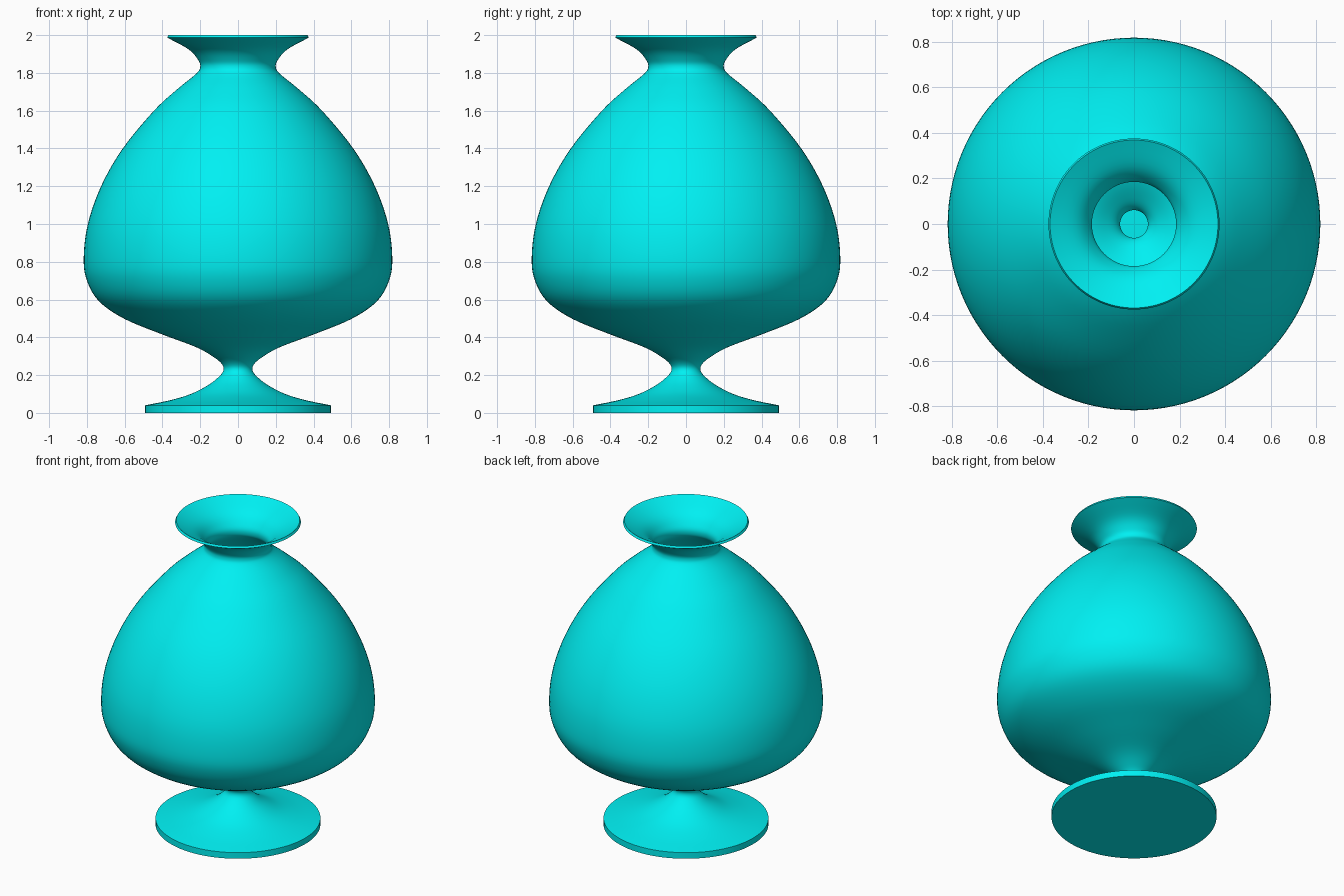
import bpy
import math
from mathutils import Vector

if "Cube" in bpy.data.objects:
    bpy.data.objects.remove(bpy.data.objects["Cube"])

SEGMENTS = 112


def smooth_curve(points, steps=5):
    """Catmull-Rom curve through 2D (radius, height) points."""
    p = [Vector(q) for q in points]
    p = [2 * p[0] - p[1]] + p + [2 * p[-1] - p[-2]]
    out = []
    for a, b, c, d in zip(p, p[1:], p[2:], p[3:]):
        for k in range(steps):
            t = k / steps
            out.append(0.5 * (2 * b + (c - a) * t + (2 * a - 5 * b + 4 * c - d) * t ** 2
                              + (3 * b - a - 3 * c + d) * t ** 3))
    return out + [p[-2]]


def lathe(name, profile):
    """Revolve a profile around z, closed at the bottom and open at the top."""
    n = SEGMENTS
    verts = [(r * math.cos(2 * math.pi * j / n), r * math.sin(2 * math.pi * j / n), z)
             for r, z in profile for j in range(n)]
    faces = [(i * n + j, i * n + (j + 1) % n, (i + 1) * n + (j + 1) % n, (i + 1) * n + j)
             for i in range(len(profile) - 1) for j in range(n)]
    faces.append(tuple(reversed(range(n))))
    mesh = bpy.data.meshes.new(name)
    mesh.from_pydata(verts, [], faces)
    obj = bpy.data.objects.new(name, mesh)
    bpy.context.collection.objects.link(obj)
    return obj


# Outer silhouette: foot, pinched stem, belly, neck, flared lip
curve = smooth_curve([
    (0.492, 0.04), (0.36, 0.067), (0.25, 0.1), (0.16, 0.146), (0.105, 0.188),
    (0.078, 0.222), (0.083, 0.255), (0.125, 0.293), (0.22, 0.347), (0.40, 0.415),
    (0.60, 0.497), (0.735, 0.59), (0.80, 0.70), (0.817, 0.82), (0.795, 1.0),
    (0.725, 1.2), (0.61, 1.4), (0.445, 1.6), (0.32, 1.715), (0.222, 1.795),
    (0.20, 1.832), (0.212, 1.87), (0.262, 1.925), (0.375, 1.987)])
vase = lathe("vase", [(0.492, 0.0)] + [tuple(v) for v in curve])

# Thin wall grown inwards
wall = vase.modifiers.new("wall", 'SOLIDIFY')
wall.thickness = 0.015
wall.offset = -1
wall.use_even_offset = True

mat = bpy.data.materials.new("turquoise")
mat.diffuse_color = (0.0, 0.87, 0.89, 1)
mat.use_nodes = True
mat.node_tree.nodes["Principled BSDF"].inputs["Base Color"].default_value = mat.diffuse_color
vase.data.materials.append(mat)

# Smooth shading with crisp foot and lip edges
bpy.context.view_layer.objects.active = vase
vase.select_set(True)
bpy.ops.object.modifier_apply(modifier="wall")
bpy.ops.object.shade_smooth_by_angle(angle=math.radians(35))
